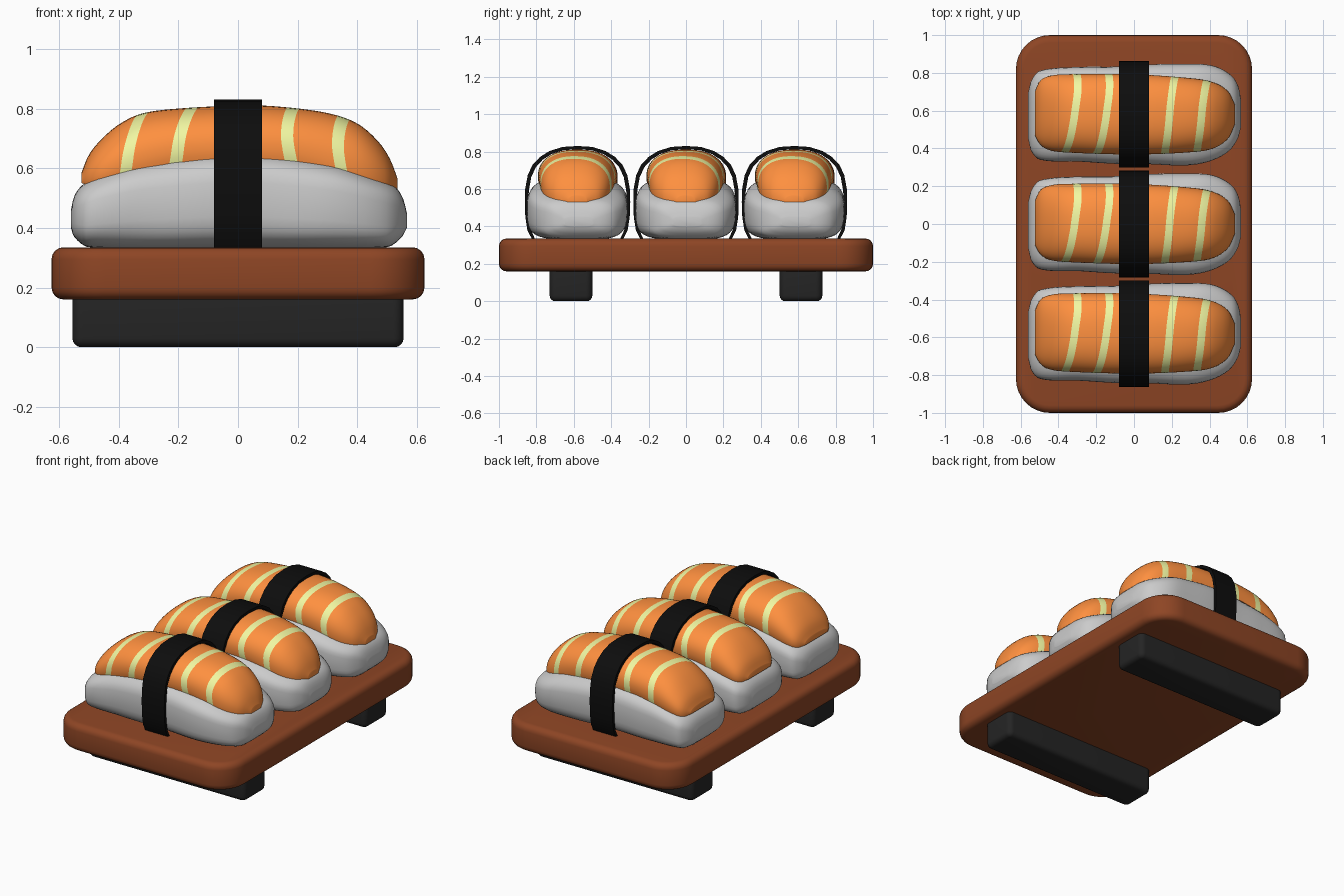
import bpy, bmesh, math

if "Cube" in bpy.data.objects:
    bpy.data.objects.remove(bpy.data.objects["Cube"])


def material(name, rgb):
    m = bpy.data.materials.new(name)
    m.diffuse_color = (*rgb, 1)
    m.use_nodes = True
    m.node_tree.nodes["Principled BSDF"].inputs["Base Color"].default_value = m.diffuse_color
    return m


WOOD = material("wood", (0.27, 0.06, 0.018))
DARK = material("dark_wood", (0.018, 0.018, 0.018))
SEAWEED = material("seaweed", (0.004, 0.004, 0.004))
ORANGE = material("salmon", (1.0, 0.28, 0.05))
CREAM = material("fat_stripe", (0.88, 0.93, 0.36))


def finish(bm, name, mats=(), angle=40):
    bmesh.ops.recalc_face_normals(bm, faces=bm.faces)
    mesh = bpy.data.meshes.new(name)
    bm.to_mesh(mesh)
    bm.free()
    for m in mats:
        mesh.materials.append(m)
    ob = bpy.data.objects.new(name, mesh)
    bpy.context.collection.objects.link(ob)
    bpy.ops.object.select_all(action='DESELECT')
    ob.select_set(True)
    bpy.context.view_layer.objects.active = ob
    bpy.ops.object.shade_smooth_by_angle(angle=math.radians(angle))
    return ob


def curve(pts, x):
    """Smooth (Hermite) interpolation through (x, value) points."""
    x = min(max(x, pts[0][0]), pts[-1][0])
    n = len(pts)

    def slope(i):
        a, b = pts[max(i - 1, 0)], pts[min(i + 1, n - 1)]
        return (b[1] - a[1]) / (b[0] - a[0])
    i = next(k for k in range(n - 1) if x <= pts[k + 1][0])
    (x0, y0), (x1, y1) = pts[i], pts[i + 1]
    h = x1 - x0
    t = (x - x0) / h
    return ((2*t**3 - 3*t*t + 1) * y0 + (t**3 - 2*t*t + t) * h * slope(i)
            + (3*t*t - 2*t**3) * y1 + (t**3 - t*t) * h * slope(i + 1))


def loft(bm, rings):
    """Skin closed rings; returns the faces of each column."""
    vs = [[bm.verts.new(p) for p in r] for r in rings]
    n = len(vs[0])
    cols = [[bm.faces.new((a[j], a[(j + 1) % n], b[(j + 1) % n], b[j])) for j in range(n)]
            for a, b in zip(vs, vs[1:])]
    bm.faces.new(vs[0])
    bm.faces.new(vs[-1])
    return cols


def slab(name, x, y, z0, z1, yc, radius, bevel, mat):
    bm = bmesh.new()
    bmesh.ops.create_cube(bm, size=1)
    for v in bm.verts:
        v.co = (v.co.x * 2 * x, v.co.y * 2 * y + yc, z0 + (v.co.z + 0.5) * (z1 - z0))
    up = [e for e in bm.edges if abs(e.verts[0].co.z - e.verts[1].co.z) > 0.01]
    bmesh.ops.bevel(bm, geom=up, offset=radius, segments=8, profile=0.5, affect='EDGES')
    rim = [e for e in bm.edges if abs(e.verts[0].co.z - e.verts[1].co.z) < 0.001]
    bmesh.ops.bevel(bm, geom=rim, offset=bevel, segments=4, profile=0.5, affect='EDGES')
    return finish(bm, name, [mat])


def stations(x0, x1, n):
    """Positions along x, packed closer together near both ends."""
    return [(x0 + x1) / 2 - (x1 - x0) / 2 * math.cos(math.pi * i / n) for i in range(n + 1)]


def spow(v, p):
    return math.copysign(abs(v) ** p, v)


# Rice profiles along x: top, bottom, front and back edges
R_TOP = [(-.56, .46), (-.55, .505), (-.52, .545), (-.45, .585), (-.3, .63), (0, .66),
         (.3, .625), (.45, .575), (.53, .535), (.555, .495), (.566, .45)]
R_BOT = [(-.56, .40), (-.55, .37), (-.5, .335), (0, .33), (.5, .335), (.55, .37), (.566, .40)]
R_FRONT = [(-.56, -.13), (-.545, -.19), (-.5, -.235), (-.3, -.25), (0, -.262), (.25, -.27),
           (.4, -.25), (.5, -.2), (.55, -.13), (.566, -.07)]
R_BACK = [(-.56, .12), (-.545, .18), (-.5, .235), (-.3, .25), (0, .258), (.3, .268),
          (.42, .255), (.52, .2), (.555, .14), (.566, .08)]


def rice(name, yc):
    rings = []
    for x in stations(-.56, .566, 44):
        t, b, f, k = (curve(c, x) for c in (R_TOP, R_BOT, R_FRONT, R_BACK))
        ring = []
        for j in range(40):
            a = 2 * math.pi * j / 40
            lump = 1 + 0.018 * math.sin(9 * x + 3 * a) * math.cos(7 * x - 2 * a)
            y = (f + k) / 2 + (k - f) / 2 * spow(math.cos(a), .57) * lump
            ring.append((x, y + yc, (t + b) / 2 + (t - b) / 2 * spow(math.sin(a), .57)))
        rings.append(ring)
    bm = bmesh.new()
    loft(bm, rings)
    return finish(bm, name, angle=60)


# Fish profiles along x
F_TOP = [(-.525, .585), (-.5, .645), (-.45, .705), (-.39, .753), (-.32, .784), (-.2, .8),
         (0, .81), (.12, .808), (.3, .785), (.4, .75), (.47, .69), (.51, .63), (.535, .565)]
F_BOT = [(-.525, .55), (-.5, .545), (-.4, .573), (-.3, .6), (-.2, .62), (0, .625),
         (.18, .62), (.3, .59), (.4, .56), (.5, .533), (.535, .53)]
F_FRONT = [(-.525, -.11), (-.5, -.155), (-.46, -.185), (-.38, -.2), (0, -.212), (.3, -.2),
           (.42, -.18), (.5, -.125), (.535, -.05)]
F_BACK = [(-.525, .12), (-.5, .175), (-.46, .2), (-.38, .212), (0, .212), (.3, .192),
          (.42, .17), (.5, .12), (.535, .05)]
STRIPES = (-.328, -.16, .18, .35)
# Stripe lean across the fish, front edge to back edge
LEAN_L = [(0, -.05), (.15, -.035), (.4, 0), (.65, .03), (1, .02)]
LEAN_R = [(0, 0), (.15, -.015), (.4, 0), (.7, .025), (1, .045)]


def fish(name, yc):
    us = [u for u in stations(-.525, .535, 48) if all(abs(u - s) > .028 for s in STRIPES)]
    us = sorted(us + [s + d for s in STRIPES for d in (-.02, 0, .02)])
    rings = []
    for u in us:
        window = min(1, (u + .525) / .15, (.535 - u) / .15)
        mix = min(1, max(0, (u + .16) / .34))
        ring = []
        for j in range(33):
            s = j / 32
            lean = curve(LEAN_L, s) * (1 - mix) + curve(LEAN_R, s) * mix
            x = u + lean * window
            t, b, f, k = (curve(c, x) for c in (F_TOP, F_BOT, F_FRONT, F_BACK))
            a = math.radians(195 - 210 * s)
            low = math.sin(math.radians(-15))
            h = (spow(math.sin(a), .9) - spow(low, .9)) / (1 - spow(low, .9))
            ring.append((x, (f + k) / 2 + (k - f) / 2 * spow(math.cos(a), .85) + yc,
                         b + (t - b) * h))
        rings.append(ring)
    bm = bmesh.new()
    for i, col in enumerate(loft(bm, rings)):
        mid = (us[i] + us[i + 1]) / 2
        if any(abs(mid - s) < .02 for s in STRIPES):
            for face in col:
                face.material_index = 1
    return finish(bm, name, [ORANGE, CREAM], 50)


# Seaweed band outline, right half from the bottom up to the crown
BAND = [(.245, .335), (.268, .38), (.279, .45), (.282, .53), (.28, .6), (.266, .675),
        (.24, .73), (.2, .772), (.15, .803), (.08, .825), (0, .83)]


def band(name, yc):
    outer = BAND + [(-y, z) for y, z in reversed(BAND[:-1])]
    inner = [(y * .93, .335 + (z - .335) * .965) for y, z in outer]
    bm = bmesh.new()
    loop = [(x, y + yc, z) for x in (-.08, .08) for y, z in outer + inner[::-1]]
    half = len(loop) // 2
    loft(bm, [loop[:half], loop[half:]])
    return finish(bm, name, [SEAWEED], 35)


# Serving board and its two feet
slab("board", .625, 1.0, .16, .335, 0, .18, .04, WOOD)
for side, y in (("front", -.615), ("back", .615)):
    slab(side + "_foot", .555, .114, 0, .2, y, .035, .03, DARK)

# Three pieces of sushi
for side, y in (("front", -.58), ("middle", 0), ("back", .58)):
    rice(side + "_rice", y)
    fish(side + "_fish", y)
    band(side + "_seaweed_band", y)
